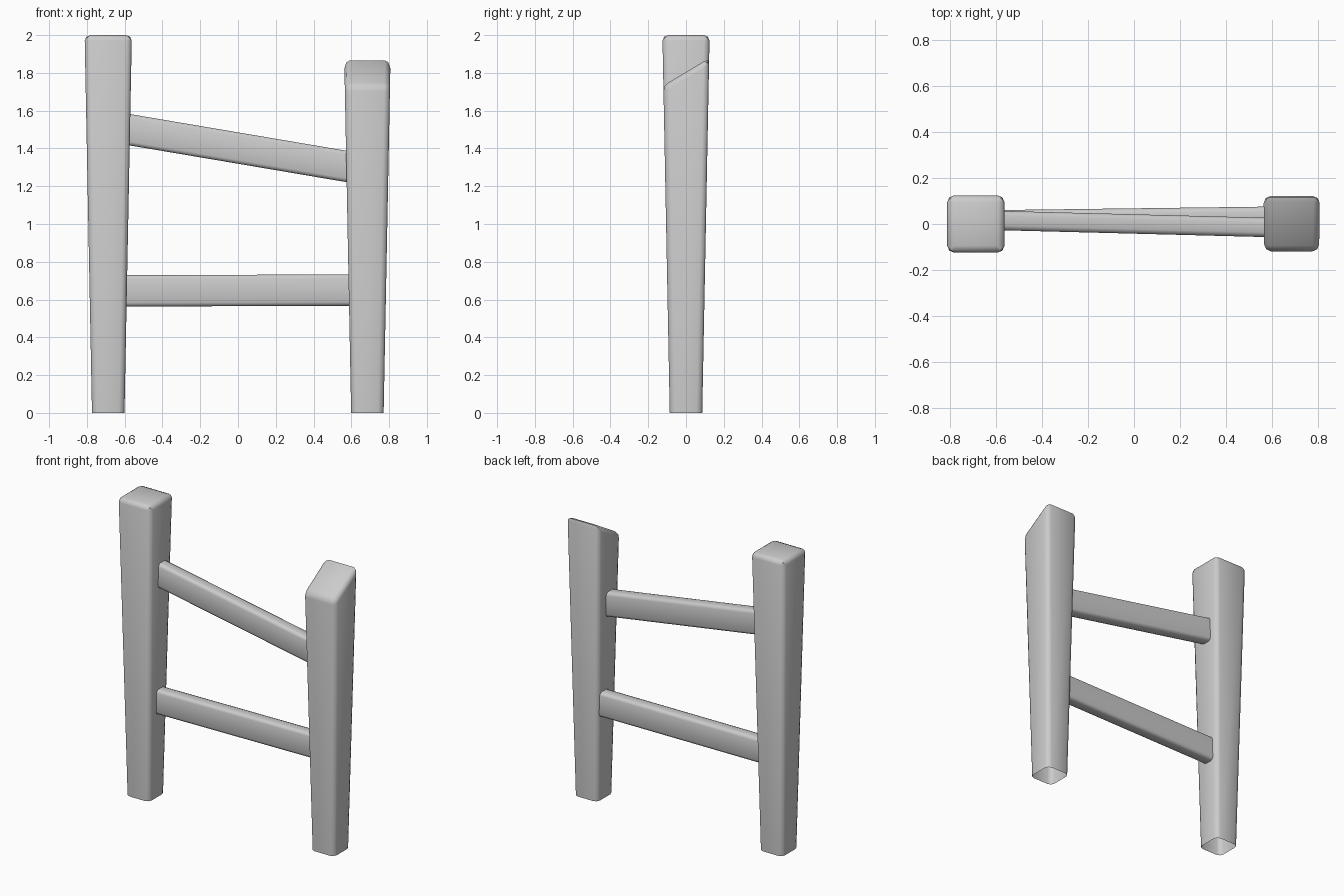
import bpy, bmesh

if "Cube" in bpy.data.objects:
    bpy.data.objects.remove(bpy.data.objects["Cube"])


def loft_box(name, start, end, bevel, open_faces):
    """Bevelled box between two four-cornered loops, with chosen ends left open."""
    bm = bmesh.new()
    a = [bm.verts.new(p) for p in start]
    b = [bm.verts.new(p) for p in end]
    for i in range(4):
        j = (i + 1) % 4
        bm.faces.new((a[i], a[j], b[j], b[i]))
    if "start" not in open_faces:
        bm.faces.new(a[::-1])
    if "end" not in open_faces:
        bm.faces.new(b)
    bmesh.ops.recalc_face_normals(bm, faces=bm.faces)
    edges = [e for e in bm.edges if not e.is_boundary]
    bmesh.ops.bevel(bm, geom=edges, offset=bevel, segments=2, profile=0.5,
                    affect='EDGES', clamp_overlap=True)
    mesh = bpy.data.meshes.new(name)
    bm.to_mesh(mesh)
    bm.free()
    obj = bpy.data.objects.new(name, mesh)
    bpy.context.collection.objects.link(obj)
    bpy.ops.object.select_all(action='DESELECT')
    obj.select_set(True)
    bpy.context.view_layer.objects.active = obj
    bpy.ops.object.shade_smooth_by_angle(angle=0.8)
    return obj


CORNERS = [(-1, -1), (1, -1), (1, 1), (-1, 1)]


def post(name, x, z_front, z_back):
    """Post widening upwards, with a flat or slanted top and an open foot."""
    def half(z):
        return 0.086 + 0.0195 * z
    foot = [(x + sx * half(0), sy * half(0), 0) for sx, sy in CORNERS]
    top = []
    for sx, sy in CORNERS:
        z = z_back if sy > 0 else z_front
        top.append((x + sx * half(z), sy * half(z), z))
    return loft_box(name, foot, top, 0.03, {"start"})


def rail(name, left, right):
    """Flat board between two (x, y, z) centres, its ends sunk in the posts."""
    def loop(c):
        return [(c[0], c[1] + sy * 0.042, c[2] + sz * 0.083) for sy, sz in CORNERS]
    return loft_box(name, loop(left), loop(right), 0.02, {"start", "end"})


# Posts
post("left_post", -0.687, 2.0, 2.0)
post("right_post", 0.685, 1.733, 1.878)

# Rails
rail("upper_rail", (-0.62, 0.016, 1.507), (0.62, -0.016, 1.297))
rail("lower_rail", (-0.62, 0.018, 0.646), (0.62, 0.034, 0.650))
